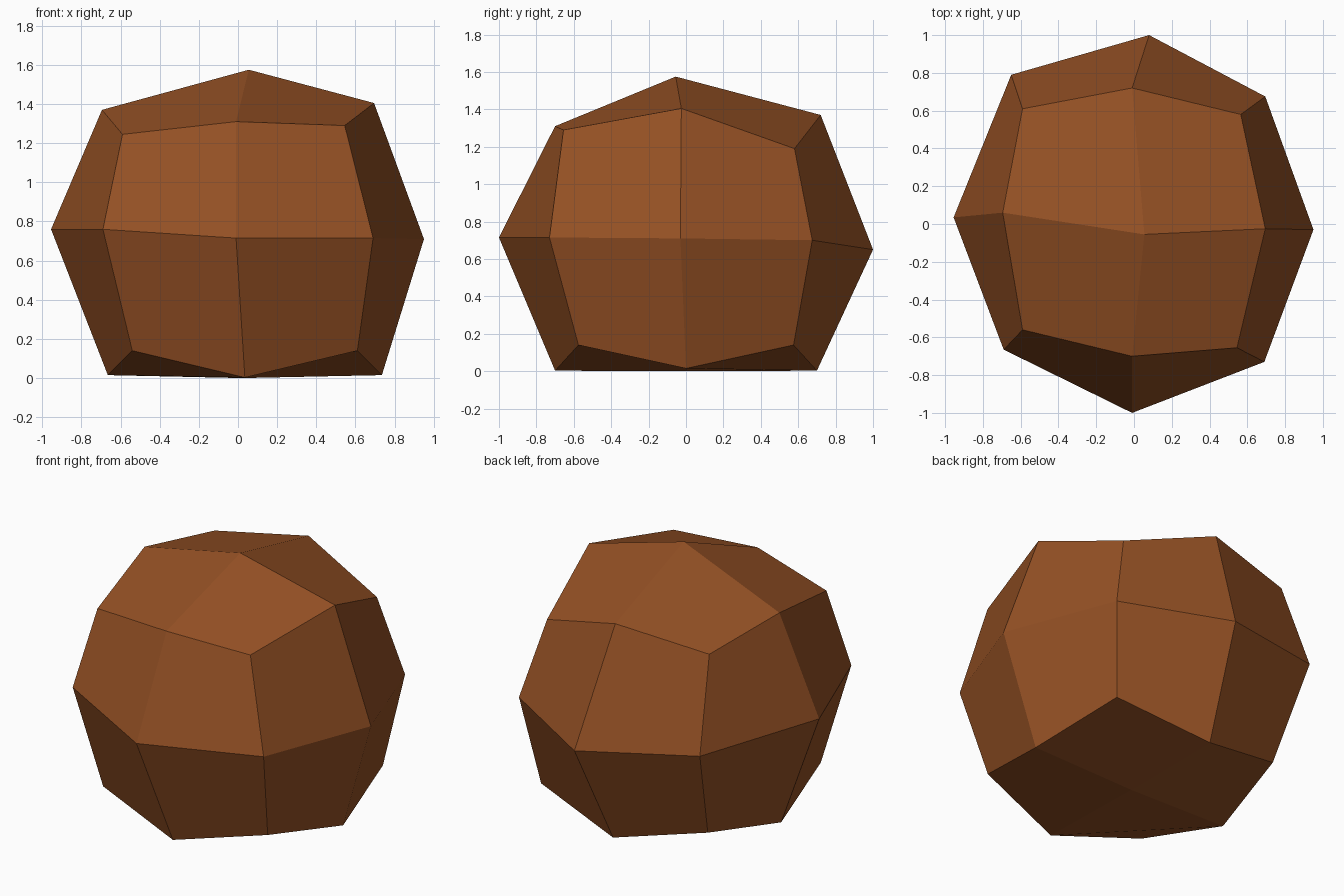
import bpy, bmesh

if "Cube" in bpy.data.objects:
    bpy.data.objects.remove(bpy.data.objects["Cube"])

# Faceted boulder: a cube split into a 3x3x3 lattice, each lattice point pushed out unevenly.
# Layers run bottom to top; in each layer rows run front to back, left to right.
LATTICE = [
    [[(-.54, -.575, .14), (.035, -.70, .003), (.61, -.575, .14)],
     [(-.665, 0, .015), (.02, 0, 0), (.735, 0, .015)],
     [(-.555, .575, .14), (.02, .70, .003), (.61, .575, .14)]],
    [[(-.69, -.665, .76), (-.01, -1, .715), (.69, -.73, .715)],
     [(-.955, .035, .76), None, (.95, -.03, .71)],
     [(-.65, .79, .73), (.08, 1, .65), (.695, .675, .70)]],
    [[(-.59, -.56, 1.245), (-.01, -.70, 1.31), (.545, -.655, 1.29)],
     [(-.695, .06, 1.37), (.055, -.055, 1.575), (.695, -.025, 1.405)],
     [(-.59, .61, 1.29), (-.01, .72, 1.37), (.565, .58, 1.19)]],
]

bm = bmesh.new()
bmesh.ops.create_cube(bm, size=2)
bmesh.ops.subdivide_edges(bm, edges=bm.edges[:], cuts=1, use_grid_fill=True)
for v in bm.verts:
    i, j, k = (round(c) + 1 for c in v.co)
    v.co = LATTICE[k][j][i]
bmesh.ops.recalc_face_normals(bm, faces=bm.faces[:])

mesh = bpy.data.meshes.new("boulder")
bm.to_mesh(mesh)
bm.free()

# Single earthy colour
brown = bpy.data.materials.new("earth_brown")
brown.diffuse_color = (0.30, 0.082, 0.018, 1)
brown.use_nodes = True
brown.node_tree.nodes["Principled BSDF"].inputs["Base Color"].default_value = brown.diffuse_color
mesh.materials.append(brown)
bpy.context.collection.objects.link(bpy.data.objects.new("boulder", mesh))
